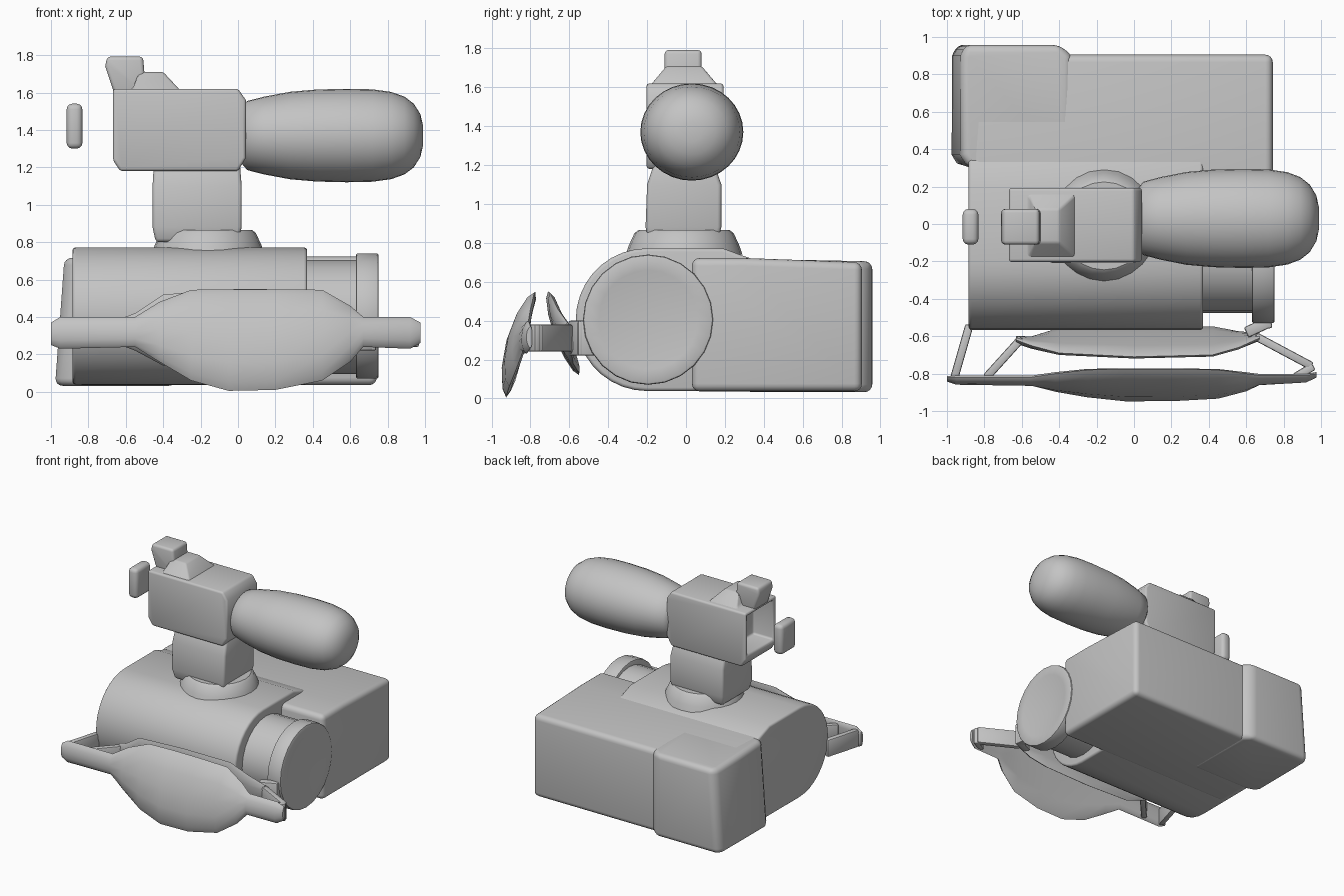
import bpy, bmesh, math
from mathutils import Vector

cube = bpy.data.objects.get("Cube")
if cube:
    bpy.data.objects.remove(cube, do_unlink=True)

grey = bpy.data.materials.new("plain grey")
grey.use_nodes = True
GREY = (0.55, 0.55, 0.55, 1)
grey.diffuse_color = GREY
for node in grey.node_tree.nodes:
    if node.type == 'BSDF_PRINCIPLED':
        node.inputs["Base Color"].default_value = GREY


def finish(name, bm, bevel=0.0, segments=3, smooth=35):
    """Round the sharp edges and turn the bmesh into a shaded object."""
    bmesh.ops.recalc_face_normals(bm, faces=bm.faces)
    if bevel:
        sharp = [e for e in bm.edges if len(e.link_faces) == 2
                 and e.calc_face_angle() > math.radians(38)]
        bmesh.ops.bevel(bm, geom=sharp, offset=bevel, segments=segments,
                        profile=0.5, affect='EDGES', clamp_overlap=True)
    mesh = bpy.data.meshes.new(name)
    bm.to_mesh(mesh)
    bm.free()
    mesh.materials.append(grey)
    obj = bpy.data.objects.new(name, mesh)
    bpy.context.collection.objects.link(obj)
    bpy.ops.object.select_all(action='DESELECT')
    obj.select_set(True)
    bpy.context.view_layer.objects.active = obj
    bpy.ops.object.shade_smooth_by_angle(angle=math.radians(smooth))
    return obj


def loft(rings):
    """Skin a list of closed rings and cap both ends."""
    bm = bmesh.new()
    rows = [[bm.verts.new(p) for p in ring] for ring in rings]
    n = len(rows[0])
    for a, b in zip(rows, rows[1:]):
        for i in range(n):
            j = (i + 1) % n
            bm.faces.new((a[i], a[j], b[j], b[i]))
    bm.faces.new(rows[0])
    bm.faces.new(rows[-1])
    bmesh.ops.recalc_face_normals(bm, faces=bm.faces)
    return bm


def prism(axis, profile, lo, hi):
    """Extrude a 2D profile along one axis."""
    place = {'x': lambda p, t: (t, p[0], p[1]),
             'y': lambda p, t: (p[0], t, p[1]),
             'z': lambda p, t: (p[0], p[1], t)}[axis]
    return loft([[place(p, t) for p in profile] for t in (lo, hi)])


def rect(x0, x1, y0, y1, z):
    return [(x0, y0, z), (x1, y0, z), (x1, y1, z), (x0, y1, z)]


def arc(cy, cz, r, start, end, steps):
    angles = [math.radians(start + (end - start) * i / steps) for i in range(steps + 1)]
    return [(cy + r * math.cos(a), cz + r * math.sin(a)) for a in angles]


# Round front barrel that blends into the rear block
barrel = arc(-0.2, 0.405, 0.367, 90, 270, 18)
barrel += [(0.35, 0.04), (0.35, 0.715), (0.29, 0.735), (0.19, 0.772)]
finish("main_barrel", prism('x', barrel, -0.885, 0.37), 0.018)

# Narrow spool and the end flange with its hollow centre
finish("barrel_spool", prism('x', arc(-0.17, 0.4, 0.305, 0, 345, 23), 0.3, 0.68))
bm = prism('x', arc(-0.195, 0.405, 0.335, 0, 345, 23), 0.63, 0.752)
cap = max(bm.faces, key=lambda f: f.calc_center_median().x)
bmesh.ops.inset_individual(bm, faces=[cap], thickness=0.08)
hub = bmesh.ops.poke(bm, faces=[cap])["verts"][0]
hub.co.x -= 0.07
finish("end_flange", bm, 0.012, 2)

# Rear block and the thicker pack on its right end
rear = [(0.03, 0.036), (0.905, 0.036), (0.905, 0.7), (0.3, 0.722), (0.03, 0.722)]
finish("rear_block", prism('x', rear, -0.87, 0.742), 0.04, 4)
pack = [(-0.978, 0.37), (-0.95, 0.325), (-0.87, 0.3), (-0.33, 0.3),
        (-0.33, 0.9), (-0.4, 0.958), (-0.95, 0.958), (-0.975, 0.9)]
bm = prism('z', pack, 0.032, 0.718)
for v in bm.verts:
    if v.co.z > 0.5:
        if v.co.x < -0.9:
            v.co.x += 0.05
        v.co.z -= max(0, v.co.y - 0.3) * 0.02
finish("rear_pack", bm, 0.04, 4)

# Round collar and neck under the viewfinder
collar = []
for r, z in ((0.3, 0.74), (0.285, 0.785), (0.255, 0.85), (0.235, 0.865)):
    collar.append([(x, y, z) for x, y in arc(-0.16, -0.01, r, 0, 345, 23)])
finish("neck_collar", loft(collar))
neck = [rect(-0.44, 0.0, -0.19, 0.16, 0.8), rect(-0.457, 0.02, -0.208, 0.182, 0.88),
        rect(-0.457, 0.02, -0.2, 0.182, 1.1), rect(-0.45, 0.01, -0.16, 0.14, 1.22)]
finish("neck", loft(neck), 0.02)

# Viewfinder housing with an open rear end
housing = [(-0.67, 1.24), (-0.63, 1.18), (0.0, 1.18), (0.042, 1.25),
           (0.042, 1.56), (0.0, 1.62), (-0.67, 1.62)]
bm = prism('y', housing, -0.203, 0.193)
opening = min(bm.faces, key=lambda f: f.calc_center_median().x)
bmesh.ops.inset_individual(bm, faces=[opening], thickness=0.045)
bmesh.ops.translate(bm, verts=opening.verts, vec=(0.004, 0, 0))
hole = bmesh.ops.extrude_discrete_faces(bm, faces=[opening])["faces"][0]
bmesh.ops.translate(bm, verts=hole.verts, vec=(0.18, 0, 0))
bmesh.ops.remove_doubles(bm, verts=bm.verts, dist=0.0005)
finish("viewfinder_housing", bm, 0.022)

# Raised eyepiece block, its sloped foot and the separate eye pad
eyepiece = [(-0.66, 1.59), (-0.49, 1.59), (-0.508, 1.792), (-0.7, 1.792), (-0.71, 1.74)]
finish("eyepiece_block", prism('y', eyepiece, -0.11, 0.08), 0.02)
foot = [rect(-0.6, -0.31, -0.195, 0.185, 1.6), rect(-0.56, -0.32, -0.17, 0.15, 1.625),
        rect(-0.53, -0.4, -0.1, 0.08, 1.71)]
finish("eyepiece_foot", loft(foot), 0.012, 2)
pad = [rect(-0.916, -0.832, -0.11, 0.08, z) for z in (1.3, 1.54)]
finish("eye_pad", loft(pad), 0.03)

# Bulbous microphone cover
bulb = [(0.02, 0.15), (0.05, 0.185), (0.14, 0.208), (0.28, 0.234), (0.42, 0.246),
        (0.58, 0.25), (0.72, 0.247), (0.82, 0.233), (0.89, 0.208), (0.94, 0.17),
        (0.975, 0.115), (0.99, 0.05)]
rings = [[(x, 0.03 + 1.06 * y, 1.37 + z) for y, z in arc(0, 0, r, 0, 348.75, 31)]
         for x, r in bulb]
finish("microphone_cover", loft(rings), smooth=60)


def leaf(name, stations, bulge):
    """Flat padded strap: x, bottom y/z, top y/z and half thickness per station."""
    rings = []
    for x, y0, z0, y1, z1, t in stations:
        low, high = Vector((x, y0, z0)), Vector((x, y1, z1))
        across = Vector((0, -(z1 - z0), y1 - y0)).normalized()
        ring = []
        for k in range(12):
            a = math.tau * k / 12
            s = 0.5 - 0.5 * math.cos(a)
            bow = bulge * (z1 - z0) * 4 * s * (1 - s)
            ring.append(low.lerp(high, s) + across * (t * math.sin(a) + bow))
        rings.append(ring)
    finish(name, loft(rings), smooth=40)


# Outer and inner hand strap pads
leaf("outer_strap", [
    (-1.0, -0.82, 0.25, -0.82, 0.37, 0.015), (-0.95, -0.83, 0.23, -0.82, 0.4, 0.024),
    (-0.55, -0.84, 0.24, -0.82, 0.4, 0.026), (-0.42, -0.87, 0.16, -0.8, 0.48, 0.036),
    (-0.25, -0.9, 0.06, -0.78, 0.545, 0.042), (-0.05, -0.925, 0.005, -0.775, 0.548, 0.044),
    (0.2, -0.925, 0.01, -0.775, 0.548, 0.044), (0.45, -0.91, 0.06, -0.78, 0.545, 0.042),
    (0.6, -0.87, 0.16, -0.8, 0.46, 0.034), (0.67, -0.84, 0.24, -0.81, 0.4, 0.026),
    (0.92, -0.82, 0.23, -0.81, 0.4, 0.022), (0.975, -0.8, 0.26, -0.8, 0.37, 0.015)], 0.06)
leaf("inner_strap", [
    (-0.63, -0.61, 0.25, -0.62, 0.39, 0.02), (-0.55, -0.61, 0.22, -0.65, 0.42, 0.026),
    (-0.4, -0.56, 0.14, -0.69, 0.52, 0.034), (0.0, -0.55, 0.12, -0.71, 0.55, 0.036),
    (0.42, -0.55, 0.13, -0.7, 0.545, 0.034), (0.56, -0.58, 0.18, -0.66, 0.46, 0.028),
    (0.67, -0.59, 0.24, -0.61, 0.39, 0.02)], 0.03)


def link(name, x0, y0, x1, y1, z0=0.24, z1=0.38, half=0.022):
    """Flat upright bar between two plan points."""
    a, b = Vector((x0, y0)), Vector((x1, y1))
    side = (b - a).orthogonal().normalized() * half
    plan = [a + side, b + side, b - side, a - side]
    finish(name, prism('z', plan, z0, z1), 0.01, 2)


# Strap links and the lugs that hold them to the body
link("right_lug_link", -0.96, -0.82, -0.88, -0.54)
link("right_strap_link", -0.79, -0.82, -0.6, -0.61)
link("left_strap_link", 0.95, -0.76, 0.65, -0.6)
link("left_strap_hook", 0.86, -0.82, 0.96, -0.76)
link("left_lug", 0.6, -0.58, 0.73, -0.52, 0.22, 0.4, 0.03)
link("left_lug_mount", 0.71, -0.56, 0.69, -0.42, 0.22, 0.4, 0.03)
